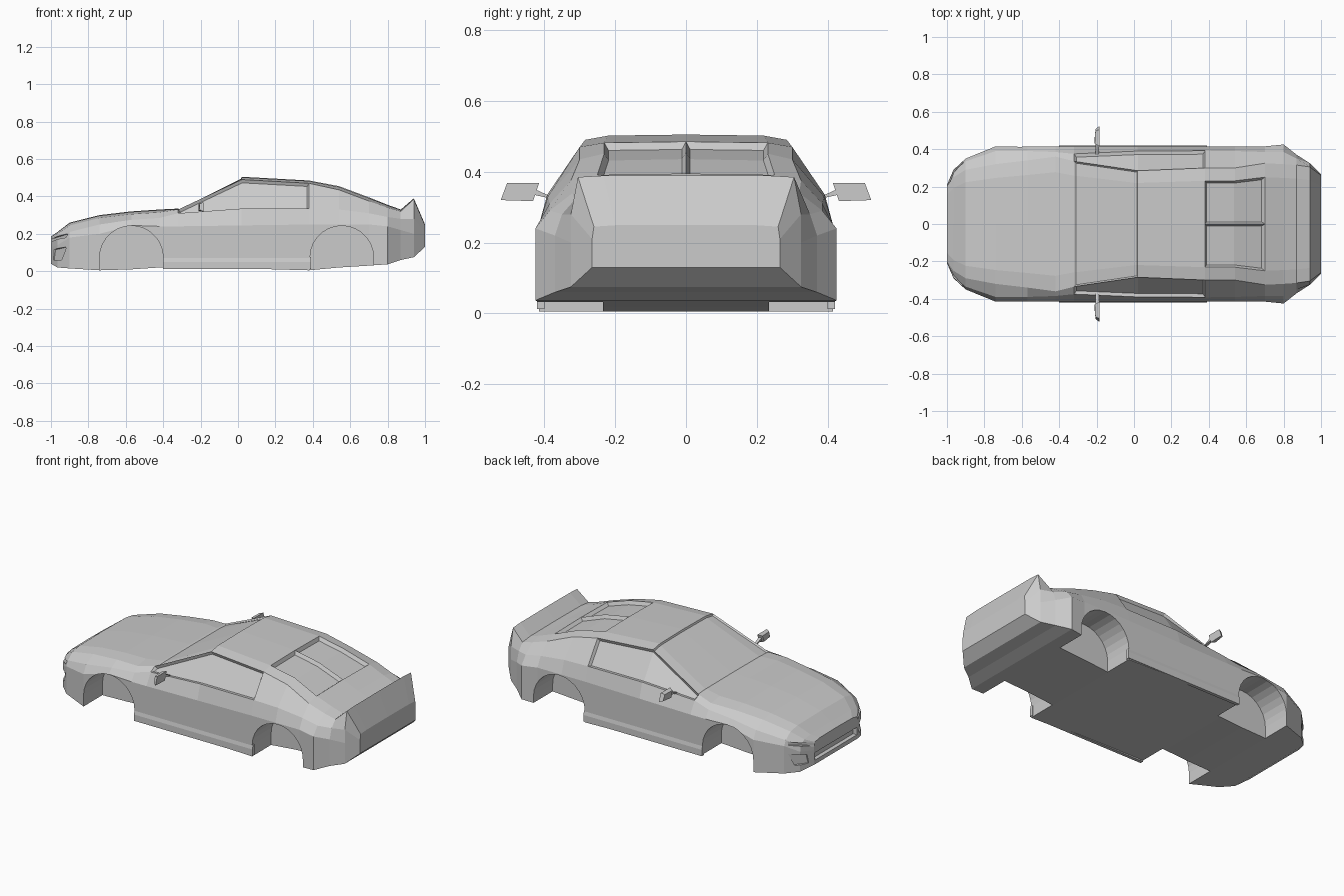
import bpy, bmesh, math
from mathutils import Vector

cube = bpy.data.objects.get("Cube")
if cube:
    bpy.data.objects.remove(cube, do_unlink=True)

grey = bpy.data.materials.new("body_grey")
grey.use_nodes = True
grey.diffuse_color = (0.6, 0.6, 0.6, 1)
grey.node_tree.nodes["Principled BSDF"].inputs["Base Color"].default_value = grey.diffuse_color


def make_object(name, bm):
    bmesh.ops.recalc_face_normals(bm, faces=bm.faces[:])
    mesh = bpy.data.meshes.new(name)
    bm.to_mesh(mesh)
    bm.free()
    mesh.materials.append(grey)
    obj = bpy.data.objects.new(name, mesh)
    bpy.context.collection.objects.link(obj)
    return obj


def prism(name, outline, start, end):
    """Solid between two copies of an outline, placed by start and end functions."""
    bm = bmesh.new()
    a = [bm.verts.new(start(*p)) for p in outline]
    b = [bm.verts.new(end(*p)) for p in outline]
    n = len(outline)
    bm.faces.new(a)
    bm.faces.new(b[::-1])
    for i in range(n):
        bm.faces.new((a[i], b[i], b[(i + 1) % n], a[(i + 1) % n]))
    return make_object(name, bm)


# Body stations: x, floor z, side (y, z), shoulder (y, z), top edge (y, z), crown z
stations = [
    (-1.00, .04, .21, .13, .21, .15, .20, .175, .185),
    (-.965, .02, .29, .14, .285, .18, .25, .20, .21),
    (-.90, .015, .35, .18, .335, .21, .29, .245, .26),
    (-.74, .005, .415, .20, .39, .25, .32, .285, .30),
    (-.57, .01, .415, .245, .39, .275, .34, .305, .32),
    (-.42, .02, .415, .24, .385, .285, .36, .315, .33),
    (-.32, .02, .415, .24, .375, .31, .335, .33, .335),
    (.02, .015, .415, .245, .39, .335, .285, .49, .505),
    (.38, .005, .415, .25, .392, .335, .30, .47, .485),
    (.54, .02, .415, .25, .39, .33, .30, .435, .455),
    (.70, .03, .415, .25, .385, .31, .325, .375, .395),
    (.80, .037, .425, .24, .385, .29, .32, .34, .355),
    (.87, .06, .37, .22, .35, .28, .315, .32, .33),
    (.94, .075, .325, .20, .325, .28, .305, .385, .39),
    (1.0, .13, .265, .17, .265, .21, .26, .245, .25),
]

# Loft the rings; columns run from floor centre up to crown centre
bm = bmesh.new()
rings = []
for x, zb, ym, zm, ys, zs, yr, zr, zt in stations:
    half = [(0, zb), (ym, zb), (ym, zm), (ys, zs), (yr, zr),
            (.77 * yr, zt - .2 * (zt - zr)), (0, zt)]
    ring = half + [(-y, z) for y, z in half[-2:0:-1]]
    rings.append([bm.verts.new((x, y, z)) for y, z in ring])
count = len(rings[0])
panel = {}
for s in range(len(rings) - 1):
    a, b = rings[s], rings[s + 1]
    for i in range(count):
        j = (i + 1) % count
        panel[s, i] = bm.faces.new((a[i], b[i], b[j], a[j]))
bm.faces.new(rings[0])
bm.faces.new(rings[-1][::-1])
bmesh.ops.recalc_face_normals(bm, faces=bm.faces[:])

# Recessed windscreen, side windows and rear louvre windows
SCREEN = 6
windows = [
    ([(SCREEN, c) for c in (4, 5, 6, 7)], .008, .008),
    ([(s, 3) for s in (6, 7)], .01, .016),
    ([(s, 8) for s in (6, 7)], .01, .016),
    ([(s, 5) for s in (8, 9)], .012, .02),
    ([(s, 6) for s in (8, 9)], .012, .02),
]
for keys, rim, depth in windows:
    bmesh.ops.inset_region(bm, faces=[panel[k] for k in keys], thickness=rim,
                           depth=-depth, use_even_offset=True)
body = make_object("body", bm)

# Wheel wells
cutters = []
radius, axle = .17, .073
arch = [(radius * math.cos(math.pi * k / 14), axle + radius * math.sin(math.pi * k / 14))
        for k in range(15)]
arch += [(-radius, -.1), (radius, -.1)]
for cx in (-.57, .555):
    for side in (-1, 1):
        cutters.append(prism("wheel_well_cutter", arch,
                             lambda x, z: (cx + x, side * .235, z),
                             lambda x, z: (cx + x, side * .6, z)))

# Front intake, corner lamp recesses and headlight slots
intake = [(-.2, .065), (.2, .065), (.2, .11), (-.2, .11)]
cutters.append(prism("intake_cutter", intake, lambda y, z: (-1.1, y, z),
                     lambda y, z: (-.975, y, z)))


def nose_slot(name, outline, side, depth):
    """Cut that follows the angled nose corner in plan."""
    def place(offset):
        return lambda y, z: (-.965 + (y - .29) * .75 + offset, side * y, z)
    cutters.append(prism(name, outline, place(-.08), place(depth)))


for side in (-1, 1):
    nose_slot("lamp_cutter", [(.24, .06), (.31, .06), (.335, .13), (.25, .115)], side, .02)
    nose_slot("headlight_cutter", [(.2, .155), (.33, .18), (.33, .2), (.2, .17)], side, .03)

for cutter in cutters:
    cutter.hide_render = True
    mod = body.modifiers.new("cut", 'BOOLEAN')
    mod.operation = 'DIFFERENCE'
    mod.solver = 'EXACT'
    mod.object = cutter
bpy.context.view_layer.update()
cut_mesh = bpy.data.meshes.new_from_object(
    body.evaluated_get(bpy.context.evaluated_depsgraph_get()))
body.modifiers.clear()
body.data = cut_mesh
for cutter in cutters:
    bpy.data.objects.remove(cutter, do_unlink=True)

# Sills and door mirrors on both sides
sill = [(.40, .012), (.42, .012), (.42, .05), (.414, .075), (.40, .075)]
mirror = [(.415, .368), (.505, .368), (.523, .32), (.432, .317)]
stalk = [(.37, .325), (.385, .325), (.43, .335), (.425, .35)]
for side, label in ((1, "left"), (-1, "right")):
    # The nose points to -x, so the driver-facing labels follow the y side
    prism(label + "_sill", sill, lambda y, z: (-.4, side * y, z),
          lambda y, z: (.39, side * y, z))
    prism(label + "_mirror", mirror, lambda y, z: (-.185, side * y, z),
          lambda y, z: (-.215 + .15 * abs(y - .45), side * (.47 + .75 * (y - .47)),
                        .343 + .75 * (z - .343)))
    prism(label + "_mirror_stalk", stalk, lambda y, z: (-.205, side * y, z),
          lambda y, z: (-.188, side * y, z))
